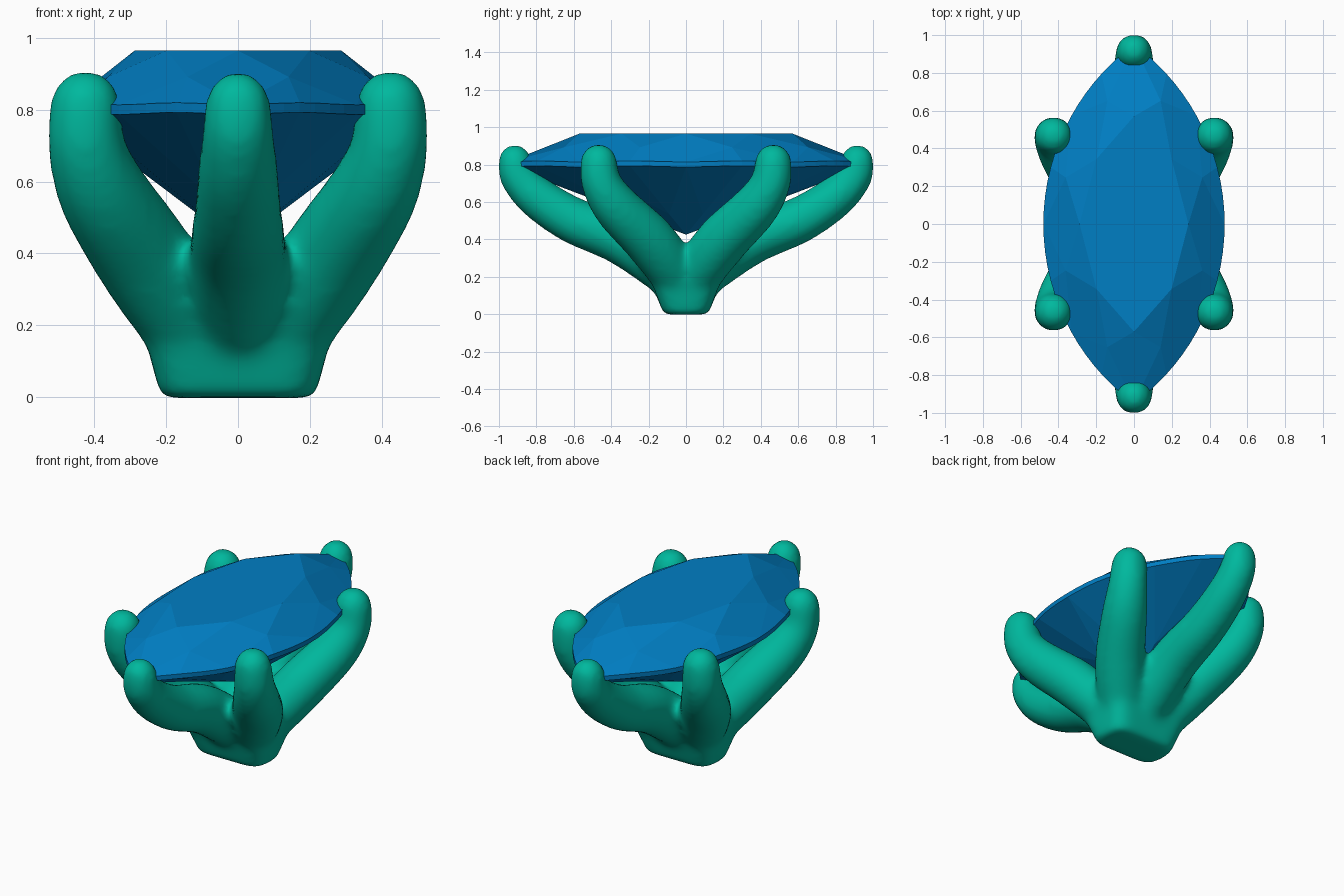
import bpy, bmesh, math
from mathutils import Vector

if "Cube" in bpy.data.objects:
    bpy.data.objects.remove(bpy.data.objects["Cube"])


def material(name, color):
    m = bpy.data.materials.new(name)
    m.diffuse_color = color
    m.use_nodes = True
    m.node_tree.nodes["Principled BSDF"].inputs["Base Color"].default_value = m.diffuse_color
    return m


def make_object(name, bm, mat):
    bmesh.ops.recalc_face_normals(bm, faces=bm.faces)
    mesh = bpy.data.meshes.new(name)
    bm.to_mesh(mesh)
    bm.free()
    mesh.materials.append(mat)
    ob = bpy.data.objects.new(name, mesh)
    bpy.context.collection.objects.link(ob)
    return ob


def catmull(p, steps):
    """Smooth path through 4D points (x, y, z, radius)."""
    p = [Vector(q) for q in p]
    p = [2 * p[0] - p[1]] + p + [2 * p[-1] - p[-2]]
    out = []
    for a, b, c, d in zip(p, p[1:], p[2:], p[3:]):
        for k in range(steps):
            t = k / steps
            out.append(0.5 * (2 * b + (c - a) * t + (2 * a - 5 * b + 4 * c - d) * t ** 2
                              + (3 * b - a - 3 * c + d) * t ** 3))
    return out + [p[-2].copy()]


teal = material("teal", (0.0, 0.48, 0.34, 1))
blue = material("blue", (0.0, 0.21, 0.55, 1))

# Prong setting: round-ended tapering tubes plus a foot, fused by remesh
side_path = [(.10, .02, .14, .115), (.17, .085, .25, .135), (.268, .20, .40, .141),
             (.377, .37, .57, .128), (.422, .452, .70, .110), (.425, .467, .812, .102)]
end_path = [(0, .03, .15, .115), (0, .155, .27, .135), (0, .36, .405, .136), (0, .60, .50, .126),
            (0, .79, .62, .115), (0, .895, .735, .103), (0, .915, .816, .094)]
SEG = 20
CAP = [math.radians(a) for a in (18, 36, 54, 70, 84)]
bm = bmesh.new()

# foot: flared block with rounded corners
foot = bmesh.ops.create_cube(bm, size=1)["verts"]
for v in foot:
    up = v.co.z > 0
    v.co = Vector((math.copysign(.265 if up else .215, v.co.x),
                   math.copysign(.19 if up else .12, v.co.y), .19 if up else -.003))
corners = [e for e in bm.edges if abs(e.verts[0].co.z - e.verts[1].co.z) > .1]
bmesh.ops.bevel(bm, geom=corners, offset=.08, segments=4, affect='EDGES', profile=.5)


def prong(path, sx, sy):
    pts = [(Vector((sx * q[0], sy * q[1], q[2])), q[3]) for q in catmull(path, 5)]
    ref = Vector((pts[-1][0].y, -pts[-1][0].x, 0)).normalized()
    spine = []
    for i, (c, r) in enumerate(pts):
        t = (pts[min(i + 1, len(pts) - 1)][0] - pts[max(i - 1, 0)][0]).normalized()
        spine.append((c, r, t))
    c0, r0, t0 = spine[0]
    c1, r1, t1 = spine[-1]
    start = [(c0 - t0 * r0 * math.sin(a), r0 * math.cos(a), t0) for a in reversed(CAP)]
    end = [(c1 + t1 * r1 * math.sin(a), r1 * math.cos(a), t1) for a in CAP]
    rings = []
    for c, r, t in start + spine + end:
        v = t.cross(ref).normalized()
        u = v.cross(t)
        rings.append([bm.verts.new(c + r * (u * math.cos(w) + v * math.sin(w)))
                      for w in (2 * math.pi * k / SEG for k in range(SEG))])
    for a, b in zip(rings, rings[1:]):
        for k in range(SEG):
            n = (k + 1) % SEG
            bm.faces.new((a[k], a[n], b[n], b[k]))
    bm.faces.new(rings[0])
    bm.faces.new(rings[-1])


for sy in (-1, 1):
    prong(end_path, 1, sy)
    for sx in (-1, 1):
        prong(side_path, sx, sy)

setting = make_object("prong_setting", bm, teal)
rem = setting.modifiers.new("fuse", 'REMESH')
rem.mode = 'VOXEL'
rem.voxel_size = .018
rem.use_smooth_shade = True
smo = setting.modifiers.new("soften", 'SMOOTH')
smo.factor = .5
smo.iterations = 28

# Marquise gem: facet rings are scaled copies of a two-arc outline
W, L = .48, .95
R = (W * W + L * L) / (2 * W)
N = 64
bm = bmesh.new()


def point(k, s, z):
    a = 2 * math.pi * k / N
    f = math.sin(a)
    y = L * .5 * (f + math.asin(f) / (math.pi / 2))
    x = math.copysign(math.sqrt(R * R - y * y) - (R - W), math.cos(a))
    return bm.verts.new((s * x, s * y, z))


def wave(k):
    """Scalloped girdle edge, one wave per main facet."""
    return .003 * math.cos(2 * math.pi * k / 8)


table = [point(8 * i, .6, .965) for i in range(8)]
crown = [point(8 * i + 4, .82, .892) for i in range(8)]
upper = [point(k, 1, .817 - wave(k)) for k in range(N)]
lower = [point(k, 1, .790 - wave(k)) for k in range(N)]
pavilion = [point(8 * i + 4, .3, .535) for i in range(8)]
culet = bm.verts.new((0, 0, .425))

bm.faces.new(table)
for i in range(8):
    j = (i + 1) % 8
    # star and kite facets, then the pavilion mains
    bm.faces.new((table[i], table[j], crown[i]))
    bm.faces.new((table[i], crown[i], upper[8 * i], crown[i - 1]))
    bm.faces.new((culet, pavilion[i], lower[8 * i], pavilion[i - 1]))
    # half facets against the girdle
    for h in (0, 4):
        ks = [(8 * i + h + n) % N for n in range(5)]
        bm.faces.new([crown[i]] + [upper[k] for k in ks])
        bm.faces.new([pavilion[i]] + [lower[k] for k in ks])
for k in range(N):
    n = (k + 1) % N
    bm.faces.new((upper[k], upper[n], lower[n], lower[k]))
make_object("marquise_gem", bm, blue)
